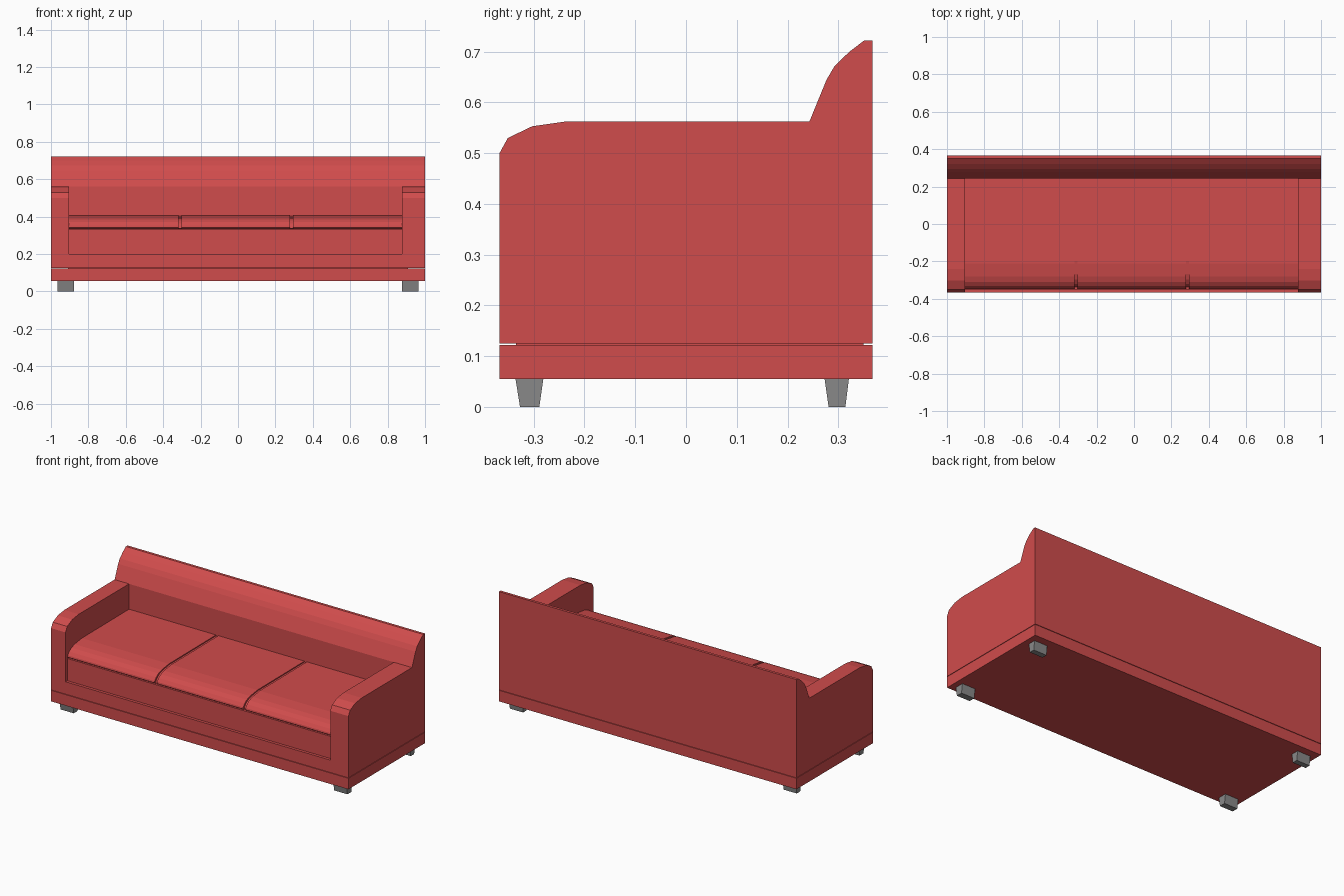
import bpy, bmesh

if "Cube" in bpy.data.objects:
    bpy.data.objects.remove(bpy.data.objects["Cube"])


def material(name, color):
    m = bpy.data.materials.new(name)
    m.diffuse_color = (*color, 1)
    m.use_nodes = True
    m.node_tree.nodes["Principled BSDF"].inputs["Base Color"].default_value = m.diffuse_color
    return m


RED = material("red fabric", (0.63, 0.072, 0.072))
GREY = material("grey legs", (0.25, 0.25, 0.25))


def finish(name, bm, mat):
    bmesh.ops.recalc_face_normals(bm, faces=bm.faces)
    me = bpy.data.meshes.new(name)
    bm.to_mesh(me)
    bm.free()
    me.materials.append(mat)
    ob = bpy.data.objects.new(name, me)
    bpy.context.collection.objects.link(ob)
    return ob


def extrude_x(name, profile, x0, x1, mat=RED):
    """Solid from a (y, z) side profile stretched from x0 to x1."""
    bm = bmesh.new()
    face = bm.faces.new([bm.verts.new((x0, y, z)) for y, z in profile])
    ext = bmesh.ops.extrude_face_region(bm, geom=[face])["geom"]
    moved = [v for v in ext if isinstance(v, bmesh.types.BMVert)]
    bmesh.ops.translate(bm, verts=moved, vec=(x1 - x0, 0, 0))
    return finish(name, bm, mat)


def box(name, x0, x1, y0, y1, z0, z1, mat=RED):
    return extrude_x(name, [(y0, z0), (y1, z0), (y1, z1), (y0, z1)], x0, x1, mat)


D = 0.3675                  # half depth
LEFT, RIGHT = -0.903, 0.878  # inner faces of the arms
BACK = 0.243                # front of the backrest

# base plinth and the recessed seam above it
box("base_plinth", -1, 1, -D, D, 0.055, 0.122)
box("base_seam", -0.91, 0.91, -0.335, 0.35, 0.121, 0.127)

# arms with a rounded front top
arm = [(-D, 0.125), (-D, 0.50), (-0.351, 0.53), (-0.303, 0.553),
       (-0.24, 0.562), (BACK, 0.562), (BACK, 0.125)]
extrude_x("left_arm", arm, -1, LEFT)
extrude_x("right_arm", arm, RIGHT, 1)

# backrest with a curved crest
extrude_x("backrest", [(BACK, 0.125), (BACK, 0.562), (0.277, 0.645), (0.293, 0.672),
                       (0.322, 0.70), (0.351, 0.722), (D, 0.722), (D, 0.125)], -1, 1)

# front rail and recessed seat panel
box("front_rail", LEFT, RIGHT, -D, -0.33, 0.125, 0.20)
box("seat_panel", LEFT, RIGHT, -0.35, BACK, 0.125, 0.335)

# three seat cushions with rounded fronts, over a slightly lower filler
cushion = [(-0.338, 0.335), (-0.348, 0.342), (-0.346, 0.352), (-0.332, 0.370),
           (-0.31, 0.385), (-0.28, 0.395), (-0.21, 0.405), (BACK, 0.408), (BACK, 0.335)]
filler = [(min(y + 0.012, BACK), max(z - 0.006, 0.335)) for y, z in cushion]
extrude_x("cushion_gap_filler", filler, LEFT, RIGHT)
seams = [LEFT, -0.31, 0.285, RIGHT]
for i, name in enumerate(("left", "middle", "right")):
    x0 = seams[i] + (0.008 if i > 0 else 0)
    x1 = seams[i + 1] - (0.008 if i < 2 else 0)
    extrude_x(name + "_cushion", cushion, x0, x1)

# tapered legs
for side, x0, x1 in (("left", -0.965, -0.876), ("right", 0.876, 0.965)):
    extrude_x(side + "_front_leg", [(-0.327, 0), (-0.289, 0), (-0.281, 0.056),
                                    (-0.336, 0.056)], x0, x1, GREY)
    extrude_x(side + "_back_leg", [(0.281, 0), (0.314, 0), (0.321, 0.056),
                                   (0.273, 0.056)], x0, x1, GREY)
